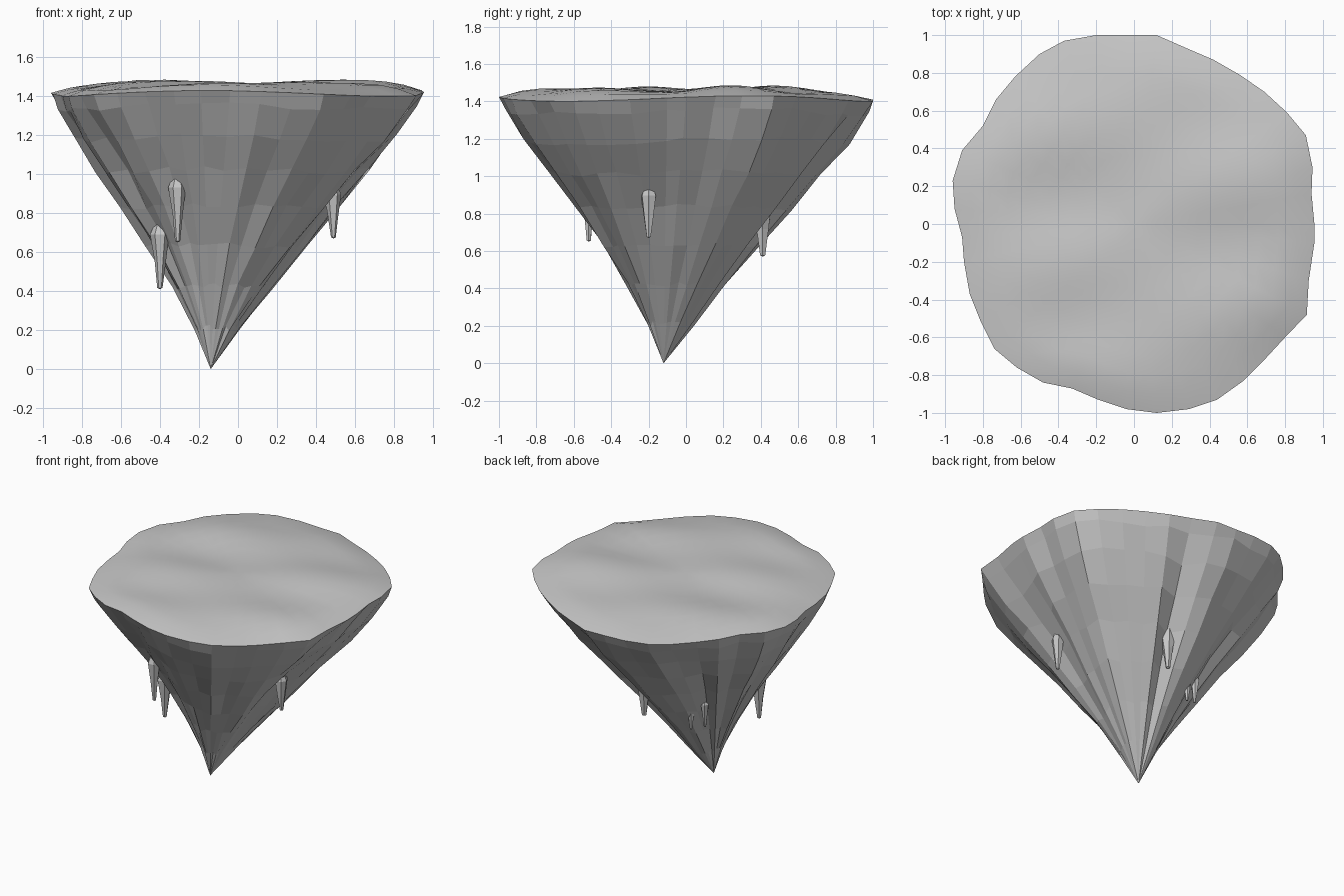
import bpy
import bmesh
import math
import random
from mathutils import Vector

random.seed(7)
if "Cube" in bpy.data.objects:
    bpy.data.objects.remove(bpy.data.objects["Cube"])

# One grey stone material
stone = bpy.data.materials.new("grey stone")
stone.use_nodes = True
GREY = (0.58, 0.58, 0.58, 1)
stone.diffuse_color = GREY
stone.node_tree.nodes["Principled BSDF"].inputs["Base Color"].default_value = GREY


def loft(name, rings, smooth=False):
    """Skin clockwise rings in order; a ring of one point closes to a pole."""
    bm = bmesh.new()
    loops = [[bm.verts.new(p) for p in ring] for ring in rings]
    count = max(len(loop) for loop in loops)
    for a, b in zip(loops, loops[1:]):
        for i in range(count):
            corners = [a[i % len(a)], a[(i + 1) % count % len(a)],
                       b[(i + 1) % count % len(b)], b[i % len(b)]]
            bm.faces.new(list(dict.fromkeys(corners)))
    for face in bm.faces:
        face.smooth = smooth
    mesh = bpy.data.meshes.new(name)
    bm.to_mesh(mesh)
    bm.free()
    mesh.materials.append(stone)
    obj = bpy.data.objects.new(name, mesh)
    bpy.context.collection.objects.link(obj)


# Irregular plateau outline, clockwise from above
OUTLINE = [
    (.955, 0), (.955, -.1), (.925, -.3), (.915, -.48), (.8, -.6), (.68, -.73),
    (.58, -.83), (.44, -.93), (.29, -.98), (.12, -1), (-.04, -.98),
    (-.19, -.93), (-.33, -.87), (-.48, -.84), (-.62, -.76), (-.74, -.66),
    (-.81, -.52), (-.87, -.37), (-.9, -.2), (-.91, -.07), (-.95, .08),
    (-.96, .23), (-.91, .39), (-.8, .52), (-.73, .66), (-.63, .78),
    (-.5, .9), (-.37, .97), (-.2, 1), (-.04, 1), (.12, 1), (.28, .93),
    (.42, .87), (.56, .79), (.69, .7), (.81, .59), (.91, .47), (.945, .3),
    (.94, .16)]

# Hanging stone spikes: x, y, bottom height, top height, radius, hollow behind
SPIKES = [
    (-.31, -.52, .65, 1.01, .045, .19),
    (-.40, -.27, .41, .77, .05, .1),
    (.49, -.20, .67, .96, .045, .16),
    (.05, .41, .57, .94, .06, .16),
    (-.23, .27, .49, .69, .03, .13),
    (-.32, .24, .52, .74, .03, .13)]

tip = Vector((-.14, -.12, 0))


def rim_height(x, y):
    return 1.415 + .015 * math.cos(3 * (math.atan2(y, x) + 1.75))


rim = [Vector((x, y, rim_height(x, y))) for x, y in OUTLINE]


# Gently rolling top surface, from the middle out to the rim
def top_point(p, r):
    x, y = p.x * r, p.y * r
    swell = .052 + .016 * math.cos(3.2 * x + 1.3) * math.cos(9 * y + 1.5 - x)
    z = 1.415 + (p.z - 1.415) * r * r + swell * (1 - r ** 7)
    return Vector((x, y, z))


top_rings = [[top_point(rim[0], 0)]]
for r in (.12, .24, .36, .48, .6, .7, .8, .9, 1):
    top_rings.append([top_point(p, r) for p in rim])
loft("plateau_top", top_rings, smooth=True)


# Vertical folds, hollowed in the directions where spikes hang
def fold_at(p):
    fold = random.uniform(-.04, .09)
    out = (p - tip).to_2d()
    for x, y, low, high, radius, hollow in SPIKES:
        turn = out.angle(Vector((x - tip.x, y - tip.y)))
        fold -= hollow * math.exp(-(turn / .14) ** 2)
    return fold


# Faceted rock tapering to an off-centre tip
folds = [fold_at(p) for p in rim]
rock_rings = [rim]
for level in (.95, .84, .72, .59, .45, .3, .15):
    shoulder = .042 * math.sin(math.pi * level ** 3)
    ring = []
    for p, fold in zip(rim, folds):
        out = p - tip
        flat = out.to_2d().normalized()
        power = 1.16 - .11 * flat.x - .13 * flat.y
        bump = random.uniform(-.016, .016) + shoulder
        scale = level ** power * (1 + fold * math.sin(math.pi * level) + bump)
        height = p.z * (level + random.uniform(-.01, .01))
        ring.append(Vector((tip.x + out.x * scale, tip.y + out.y * scale, height)))
    rock_rings.append(ring)
rock_rings.append([tip])
loft("rock_body", rock_rings)

SIDES = 6


def spike(name, x, y, low, high, radius):
    rings = [[Vector((x, y, high))]]
    for t, width in ((.97, .45), (.78, 1), (.4, .62), (.02, .28)):
        ring = []
        for i in range(SIDES):
            a = -math.tau * i / SIDES
            w = radius * width * random.uniform(.88, 1.08)
            ring.append(Vector((x + w * math.cos(a), y + w * math.sin(a),
                                low + (high - low) * t)))
        rings.append(ring)
    rings.append([Vector((x, y, low))])
    loft(name, rings)


for number, values in enumerate(SPIKES, 1):
    spike(f"hanging_spike_{number}", *values[:5])
